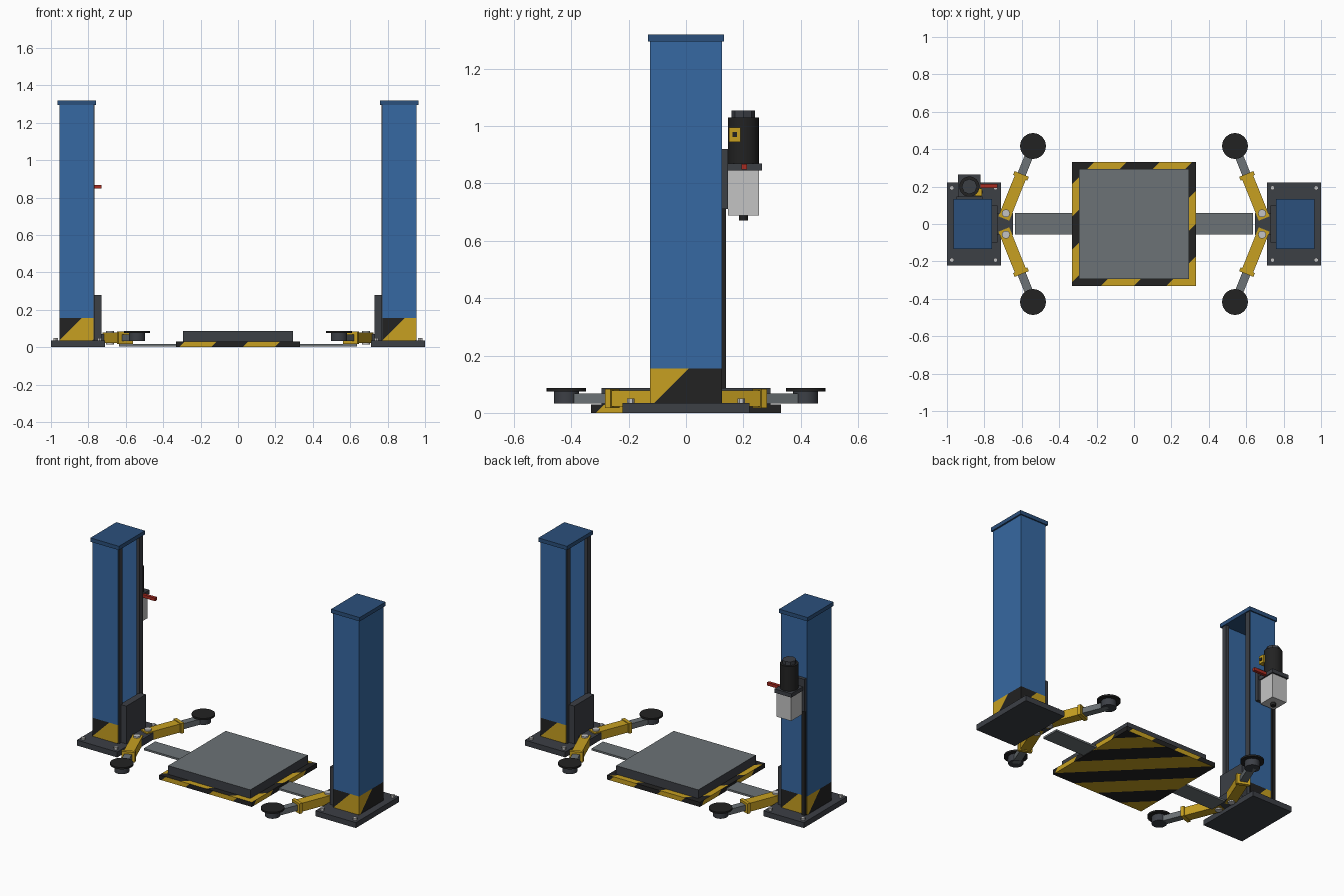
import bpy, bmesh, math
from mathutils import Vector, Matrix

if "Cube" in bpy.data.objects:
    bpy.data.objects.remove(bpy.data.objects["Cube"])


def material(name, r, g, b):
    m = bpy.data.materials.new(name)
    m.use_nodes = True
    m.diffuse_color = (r, g, b, 1)
    m.node_tree.nodes["Principled BSDF"].inputs["Base Color"].default_value = (r, g, b, 1)
    return m


BLUE = material("post blue", .037, .14, .36)
NAVY = material("cap blue", .024, .08, .2)
YELLOW = material("safety yellow", .57, .35, .015)
BLACK = material("rubber black", .016, .016, .016)
DARK = material("dark steel", .045, .05, .06)
GREY = material("plain steel", .15, .17, .18)
LIGHT = material("light plastic", .55, .55, .55)
RED = material("handle red", .4, .025, .015)
UP = Vector((0, 0, 1))


def finish(name, bm, *mats):
    bmesh.ops.recalc_face_normals(bm, faces=bm.faces)
    mesh = bpy.data.meshes.new(name)
    bm.to_mesh(mesh)
    bm.free()
    for m in mats:
        mesh.materials.append(m)
    ob = bpy.data.objects.new(name, mesh)
    bpy.context.collection.objects.link(ob)
    return ob


def box_mesh(center, size, turn=None):
    bm = bmesh.new()
    mat = Matrix.Translation(center) @ (turn or Matrix()) @ Matrix.Diagonal((*size, 1))
    bmesh.ops.create_cube(bm, size=1, matrix=mat)
    return bm


def box(name, xs, ys, zs, mat):
    spans = (xs, ys, zs)
    center = Vector([(a + b) / 2 for a, b in spans])
    return finish(name, box_mesh(center, [abs(b - a) for a, b in spans]), mat)


def cylinder(name, x, y, z0, z1, r, mat, sides=24, r_top=None):
    bm = bmesh.new()
    bmesh.ops.create_cone(bm, cap_ends=True, segments=sides, radius1=r,
                          radius2=r_top or r, depth=z1 - z0,
                          matrix=Matrix.Translation((x, y, (z0 + z1) / 2)))
    ob = finish(name, bm, mat)
    if sides > 8:
        for p in ob.data.polygons:
            p.use_smooth = abs(p.normal.z) < .9
        for e in ob.data.edges:
            v, w = (ob.data.vertices[i].co.z for i in e.vertices)
            e.use_edge_sharp = abs(v - w) < .0001
    return ob


def stripe(bm, normal, d, phase, step):
    """Cut the faces looking along normal into bands; odd bands are black."""
    bm.normal_update()

    def chosen():
        return [f for f in bm.faces if f.normal.dot(normal) > .9]
    for k in range(-5, 6):
        fs = chosen()
        geom = fs + list({e for f in fs for e in f.edges}) + list({v for f in fs for v in f.verts})
        bmesh.ops.bisect_plane(bm, geom=geom, plane_no=d,
                               plane_co=d * (phase + k * step) / d.length_squared)
    for f in chosen():
        s = f.calc_center_median().dot(d)
        f.material_index = math.floor((s - phase) / step) % 2


def channel(side, z0, z1):
    """C-shaped post section, open towards the middle."""
    bm = bmesh.new()
    half = [(.772, .125), (.772, .105), (.94, .105)]
    outline = half + [(x, -y) for x, y in reversed(half)] + [(.955, -.125), (.955, .125)]
    f = bm.faces.new([bm.verts.new((side * x, y, z0)) for x, y in outline])
    new = bmesh.ops.extrude_face_region(bm, geom=[f])["geom"]
    bmesh.ops.translate(bm, vec=(0, 0, z1 - z0),
                        verts=[g for g in new if isinstance(g, bmesh.types.BMVert)])
    bmesh.ops.recalc_face_normals(bm, faces=bm.faces)
    return bm


SIDES = [Vector(n) for n in ((0, -1, 0), (0, 1, 0), (1, 0, 0), (-1, 0, 0))]


def tower(side, label):
    def sbox(name, x0, x1, ys, zs, mat):
        return box(f"{label}_{name}", (side * x0, side * x1), ys, zs, mat)

    # post, striped foot and cap
    sbox("base_plate", .71, 1, (-.222, .222), (0, .035), DARK)
    finish(label + "_post", channel(side, .155, 1.295), BLUE)
    foot = channel(side, .035, .155)
    for n in SIDES:
        u = UP.cross(n)
        mid = u.x * side * .8635
        if n.x:
            stripe(foot, n, u - UP, mid + .105, .25)
        else:
            stripe(foot, n, u - UP, mid - .127, .175)
    finish(label + "_post_foot", foot, YELLOW, BLACK)
    sbox("post_cap", .76, .965, (-.133, .133), (1.295, 1.32), NAVY)

    # carriage and arm bracket
    sbox("carriage", .73, .775, (-.1, .1), (.035, .28), DARK)
    sbox("arm_bracket", .648, .73, (-.06, .06), (.025, .07), DARK)
    for s, end in ((-1, "front"), (1, "back")):
        tag = f"{label}_{end}"
        sbox(end + "_rail", .767, .79, sorted((s * .088, s * .122)), (.035, 1.295), DARK)
        for x, place in ((.74, "inner"), (.974, "outer")):
            cylinder(f"{tag}_{place}_bolt", side * x, s * .193, .035, .05, .013, LIGHT, 6)
        # telescopic arm
        pivot = Vector((side * .685, s * .057, .05))
        pad = Vector((side * .54, s * .417, .05))
        way = (pad - pivot).normalized()
        turn = Matrix.Rotation(math.atan2(way.y, way.x), 4, 'Z')
        reach = (pad - pivot).length

        def beam(name, a, b, width, height, mat):
            bm = box_mesh(pivot + way * (a + b) / 2, (b - a, width, height), turn)
            finish(f"{tag}_{name}", bm, mat)
        beam("arm_sleeve", -.03, .215, .063, .055, YELLOW)
        beam("arm_collar", .205, .227, .082, .065, YELLOW)
        beam("arm_slider", .2, reach, .045, .036, GREY)
        cylinder(tag + "_pivot_pin", pivot.x, pivot.y, .015, .087, .021, LIGHT)
        cylinder(tag + "_pad_hub", pad.x, pad.y, .032, .075, .044, DARK)
        cylinder(tag + "_pad", pad.x, pad.y, .075, .086, .069, BLACK, 32)

    # floor rail to the middle platform
    sbox("floor_rail", .3, .635, (-.057, .06), (.004, .016), GREY)


tower(1, "left")
tower(-1, "right")

# striped platform base
slab = box_mesh(Vector((0, 0, .015)), (.664, .664, .03))
stripe(slab, UP, Vector((1, -1, 0)), .155, .175)
stripe(slab, -UP, Vector((-1, -1, 0)), .155, .175)
for n in SIDES:
    stripe(slab, n, UP.cross(n) - UP, .025, .17)
finish("platform_base", slab, YELLOW, BLACK)

# platform with a steel top face
deck = box("platform", (-.294, .294), (-.294, .294), (.03, .086), DARK)
deck.data.materials.append(GREY)
for p in deck.data.polygons:
    p.material_index = int(p.normal.z > .9)

# hydraulic power unit on the back of the right post
X, Y = -.88, .2
box("pump_mount", (X - .07, X + .07), (.125, .146), (.71, .92), DARK)
box("pump_conduit", (-.95, -.925), (.125, .139), (.035, .71), BLACK)
box("pump_tank", (X - .052, X + .052), (.146, .255), (.688, .845), LIGHT)
cylinder("tank_drain", X, Y, .67, .69, .016, BLACK, 12)
box("pump_flange", (X - .06, X + .06), (.144, .265), (.845, .87), DARK)
cylinder("pump_motor", X, Y, .87, 1.03, .054, BLACK)
cylinder("motor_cap", X, Y, 1.03, 1.054, .041, DARK, 8)
box("switch_box", (X + .03, X + .066), (.15, .19), (.945, .995), YELLOW)
box("switch_button", (X + .064, X + .07), (.162, .178), (.961, .979), BLACK)
box("pump_handle", (X + .06, -.73), (.193, .213), (.848, .868), RED)
